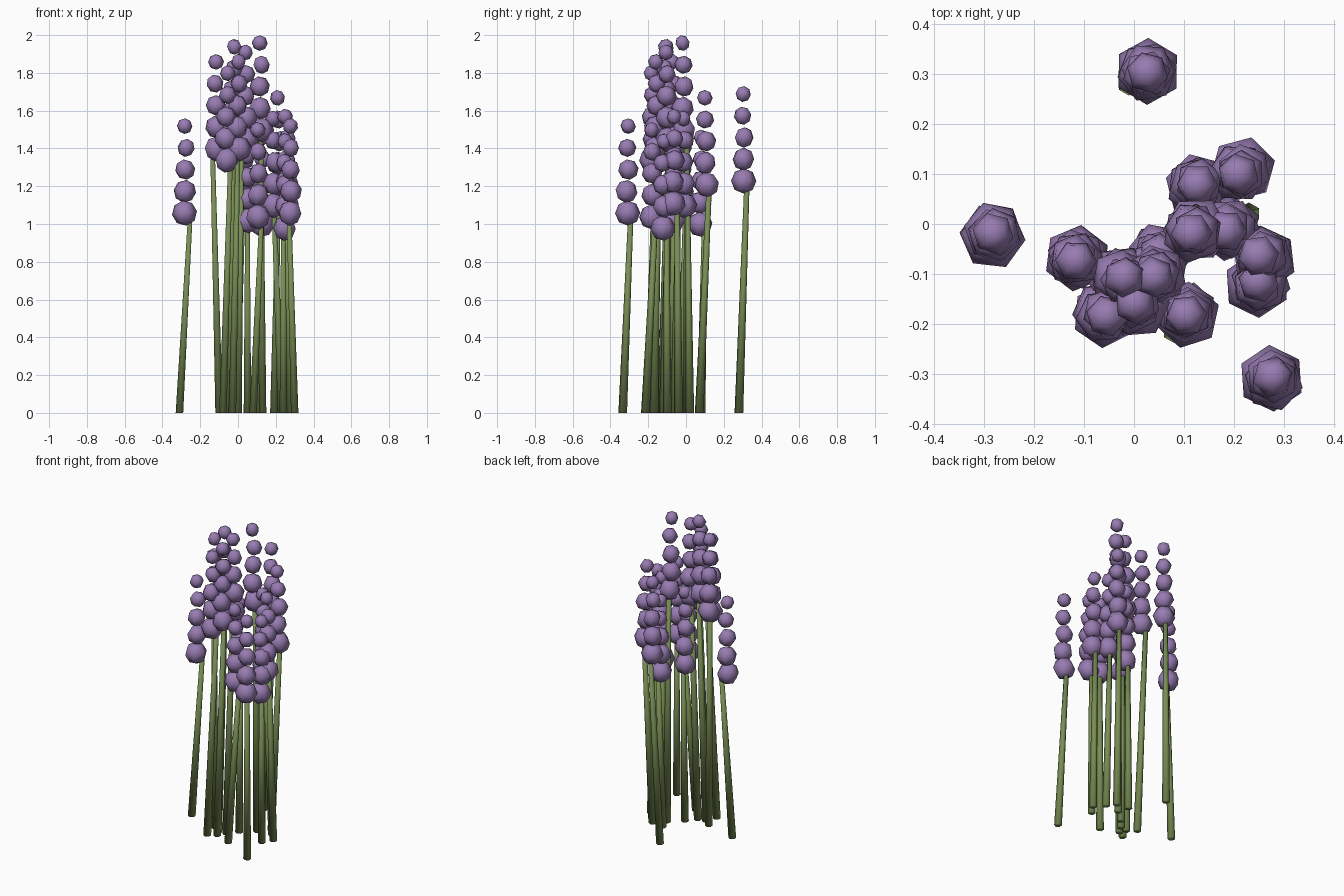
import bpy, bmesh, math, random
from mathutils import Matrix, Vector, Euler

cube = bpy.data.objects.get("Cube")
if cube:
    bpy.data.objects.remove(cube)
random.seed(4)


def make_material(name, colour):
    mat = bpy.data.materials.new(name)
    mat.use_nodes = True
    mat.diffuse_color = colour
    mat.node_tree.nodes["Principled BSDF"].inputs["Base Color"].default_value = colour
    return mat


def finish(bm, name, mat):
    for face in bm.faces:
        face.smooth = True
    mesh = bpy.data.meshes.new(name)
    bm.to_mesh(mesh)
    bm.free()
    mesh.materials.append(mat)
    obj = bpy.data.objects.new(name, mesh)
    bpy.context.collection.objects.link(obj)
    return obj


def make_stem(name, base, top):
    # Tapered six-sided stem, kept level at the ground
    bm = bmesh.new()
    height = top.z - base.z
    bmesh.ops.create_cone(bm, cap_ends=True, segments=6, radius1=0.023,
                          radius2=0.014, depth=height)
    bmesh.ops.translate(bm, verts=bm.verts, vec=(0, 0, height / 2))
    for v in bm.verts:
        t = v.co.z / height
        v.co.x += base.x + (top.x - base.x) * t
        v.co.y += base.y + (top.y - base.y) * t
    finish(bm, name, green)


def make_head(name, x, y, top):
    # Stack of faceted buds that shrink towards the tip
    bm = bmesh.new()
    for i in range(BUDS):
        t = i / (BUDS - 1)
        radius = 0.067 - 0.025 * t
        z = top - 0.042 - SPACING * (BUDS - 1 - i)
        jitter = Vector([random.uniform(-0.006, 0.006) for _ in "xy"] + [0])
        turn = Euler([random.uniform(-0.2, 0.2), random.uniform(-0.2, 0.2),
                      random.uniform(0, math.tau)])
        matrix = Matrix.Translation(Vector((x, y, z)) + jitter) @ turn.to_matrix().to_4x4()
        bmesh.ops.create_uvsphere(bm, u_segments=6, v_segments=4,
                                  radius=radius, matrix=matrix)
    finish(bm, name, purple)


green = make_material("stem_green", (0.19, 0.27, 0.09, 1))
purple = make_material("petal_purple", (0.31, 0.20, 0.44, 1))
BUDS = 5
SPACING = 0.115

# Each stalk: head x, head y, tip height, base x, base y, stem shift in x
stalks = [
    (-.28, -.02, 1.56, -.31, -.03, .028),
    (.28, -.31, 1.56, .30, -.335, -.01),
    (.03, .305, 1.73, -.01, .28, 0),
    (.215, .105, 1.71, .19, .07, 0),
    (.13, .08, 1.5, .11, .08, 0),
    (.12, -.015, 2.0, .13, .01, 0),
    (.19, -.01, 1.6, .23, .02, 0),
    (.255, -.065, 1.61, .28, -.04, 0),
    (.25, -.12, 1.48, .24, -.1, -.01),
    (.11, -.18, 1.54, .08, -.215, .015),
    (-.12, -.07, 1.9, -.1, -.09, -.015),
    (-.025, -.11, 1.98, -.05, -.13, 0),
    (.04, -.1, 1.95, 0, -.12, -.02),
    (-.06, -.18, 1.84, -.08, -.2, .02),
    (.0, -.16, 1.9, -.03, -.17, 0),
    (.05, -.06, 1.52, .05, -.06, 0),
]

for n, (x, y, tip, base_x, base_y, shift) in enumerate(stalks, 1):
    lowest = tip - 0.042 - SPACING * (BUDS - 1)
    make_stem(f"stem_{n}", Vector((base_x, base_y, 0)),
              Vector((x + shift, y + 0.018, lowest)))
    make_head(f"flower_head_{n}", x, y, tip)
